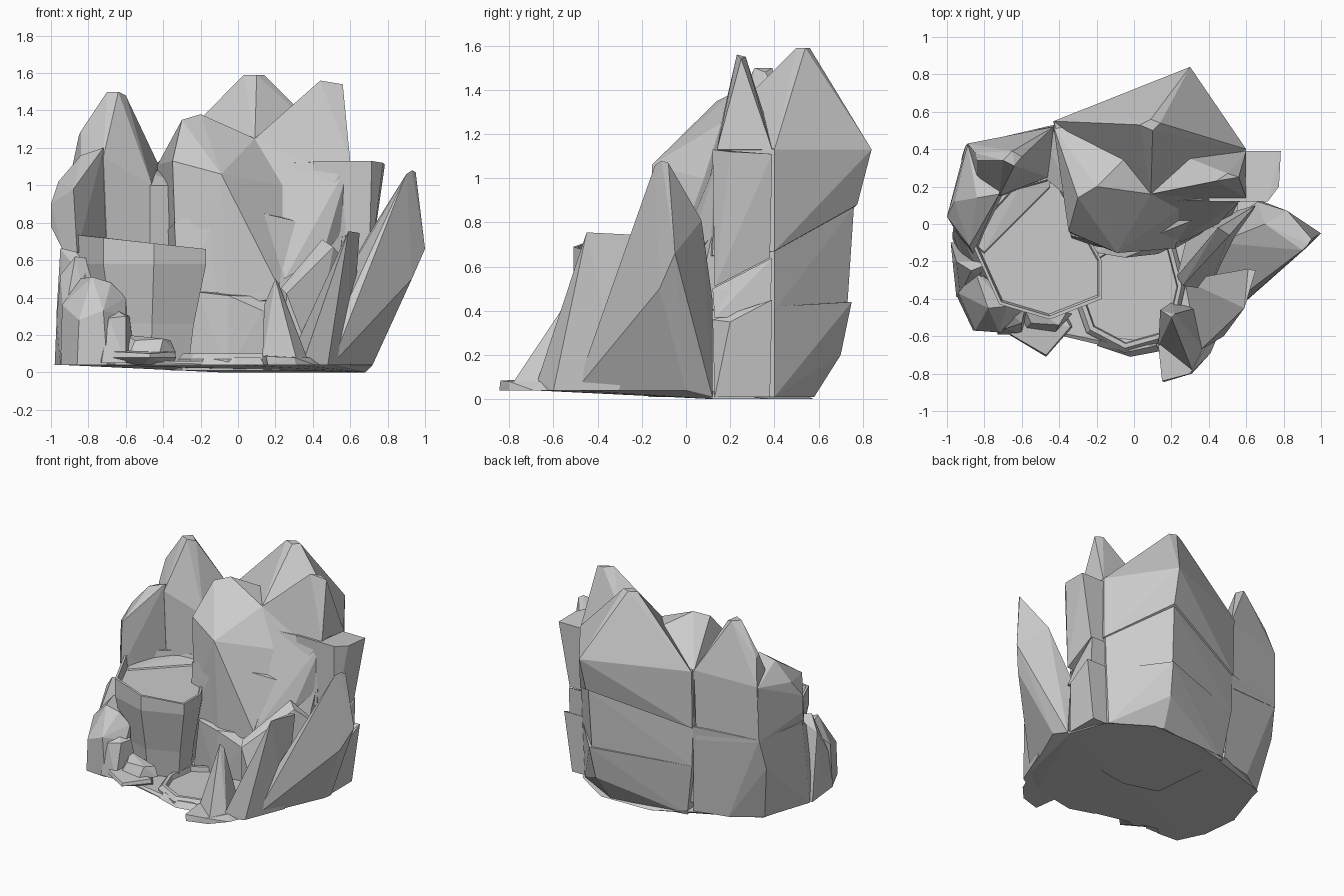
import bpy, bmesh


def finish(name, bm):
    bmesh.ops.recalc_face_normals(bm, faces=bm.faces[:])
    me = bpy.data.meshes.new(name)
    bm.to_mesh(me)
    bm.free()
    ob = bpy.data.objects.new(name, me)
    bpy.context.collection.objects.link(ob)
    return ob


def rock(name, *pts):
    """Faceted boulder: convex hull of its corner points."""
    bm = bmesh.new()
    vs = [bm.verts.new(p) for p in pts]
    res = bmesh.ops.convex_hull(bm, input=vs)
    junk = {g for g in res["geom_interior"] + res["geom_unused"]
            if isinstance(g, bmesh.types.BMVert)}
    bmesh.ops.delete(bm, geom=list(junk), context='VERTS')
    bmesh.ops.dissolve_limit(bm, angle_limit=0.05, verts=bm.verts[:], edges=bm.edges[:])
    return finish(name, bm)


def slab(outline, z):
    return [(x, y, z) for x, y in outline]


def basin(name, outline, centre, levels, tilt=0.0):
    """Pool: outline lofted through (scale, z, tilted) levels, ending in its floor."""
    bm = bmesh.new()
    cx, cy = centre
    rings = []
    for s, z, t in levels:
        rings.append([bm.verts.new((cx + (x - cx) * s, cy + (y - cy) * s,
                                    z - t * tilt * (x - cx))) for x, y in outline])
    n = len(outline)
    for a, b in zip(rings, rings[1:]):
        for i in range(n):
            j = (i + 1) % n
            bm.faces.new((a[i], a[j], b[j], b[i]))
    bm.faces.new(rings[0])
    bm.faces.new(rings[-1])
    return finish(name, bm)


# Base slab, underside rising slightly towards the front left
rock("base", (-0.1, 0.57, 0), (0.3, 0.58, 0), (0.58, 0.4, 0), (0.68, 0.13, 0), (-0.1, 0.1, 0),
     (0.72, 0, 0.04), (0.5, -0.5, 0.04), (0.3, -0.66, 0.04), (0.0, -0.69, 0.04),
     (-0.8, -0.5, 0.04), (-0.95, -0.1, 0.04), (-0.85, 0.3, 0.04), (-0.4, 0.5, 0.04),
     (0.5, -0.5, 0.06), (0.0, -0.66, 0.06), (-0.8, -0.5, 0.06))

# Main cliff, three stacked layers
rock("cliff_lower", *slab([(-0.36, 0.5), (0.22, 0.58), (0.56, 0.4), (0.55, 0.1),
                           (0.15, -0.14), (-0.05, -0.17), (-0.3, -0.1)], 0.01),
     (-0.42, 0.53, 0.4), (0.26, 0.70, 0.2), (0.28, 0.75, 0.44), (0.58, 0.4, 0.42), (0.55, 0.05, 0.4),
     (0.13, -0.16, 0.33), (-0.05, -0.18, 0.41), (-0.22, -0.15, 0.43))
rock("cliff_middle", (-0.42, 0.53, 0.4), (0.27, 0.73, 0.42), (0.58, 0.4, 0.4), (0.52, 0.04, 0.4),
     (0.22, -0.13, 0.4), (-0.05, -0.14, 0.35), (-0.32, -0.1, 0.4),
     (-0.43, 0.53, 0.7), (0.28, 0.76, 0.87), (0.59, 0.4, 0.7), (0.56, 0.12, 0.75),
     (0.26, 0.0, 0.8), (-0.08, -0.14, 0.9), (-0.34, -0.06, 0.8))
rock("cliff_upper", (-0.43, 0.54, 0.69), (0.29, 0.775, 0.88), (0.6, 0.4, 0.67), (0.57, 0.12, 0.65),
     (-0.43, 0.55, 1.12), (0.3, 0.84, 1.13), (0.6, 0.4, 1.13), (0.59, 0.14, 1.13),
     (0.28, 0.1, 0.99), (-0.3, 0.1, 1.1), (-0.3, 0.1, 0.75), (0.24, 0.0, 0.6))
rock("cliff_front", (-0.3, 0.14, 1.35), (-0.2, 0.2, 1.38), (0.09, 0.16, 1.25), (-0.35, -0.04, 1.13),
     (-0.09, -0.155, 1.06), (0.28, 0.11, 0.99), (-0.43, 0.52, 1.11), (-0.33, -0.06, 0.55),
     (-0.06, -0.15, 0.4), (0.22, -0.13, 0.45), (0.1, 0.5, 0.5), (0.1, 0.5, 1.2), (-0.42, 0.5, 0.5))
rock("main_peak", (-0.43, 0.55, 1.12), (0.3, 0.84, 1.13), (0.6, 0.4, 1.13), (0.09, 0.16, 1.25),
     (0.03, 0.53, 1.59), (0.1, 0.5, 1.59), (0.14, 0.54, 1.59), (0.09, 0.56, 1.59))
rock("right_peak", (0.44, 0.23, 1.56), (0.5, 0.27, 1.55), (0.56, 0.25, 1.54), (0.6, 0.39, 1.13),
     (0.6, 0.14, 1.13), (0.28, 0.11, 0.99), (0.09, 0.16, 1.25), (0.3, 0.35, 1.3))
rock("right_face", (0.6, 0.16, 1.13), (0.28, 0.11, 0.99), (0.09, 0.16, 1.25), (0.25, -0.1, 0.5),
     (0.45, 0.0, 0.62), (0.56, 0.13, 0.75), (0.3, 0.3, 0.6), (0.5, 0.3, 1.1))

# Buttress column on the right side
for name, z0, z1, z2, x0, x1 in (("buttress_lower", 0.01, 0.36, 0.45, 0.68, 0.74),
                                 ("buttress_middle", 0.37, 0.5, 0.64, 0.70, 0.70),
                                 ("buttress_upper", 0.51, 1.13, 1.11, 0.70, 0.785)):
    zb = 0.13 if z0 > 0.5 else 0.0
    rock(name, (0.4, 0.13, z0), (x0, 0.13, z0), (x0, 0.38, z0 + zb), (0.4, 0.38, z0 + zb),
         (0.4, 0.12, z1), (x1 - 0.07, 0.12, z1), (x1, 0.39, z2), (x1 - 0.01, 0.2, z1 - 0.01), (0.4, 0.39, z2))

# Left tower with its shoulders, and the saddle joining it to the cliff
rock("left_peak", (-0.7, 0.34, 1.5), (-0.65, 0.39, 1.5), (-0.6, 0.36, 1.48), (-0.64, 0.31, 1.5),
     (-0.72, 0.15, 1.15), (-0.7, 0.15, 0.65), (-0.46, 0.25, 0.65), (-0.46, 0.25, 1.0),
     (-0.43, 0.52, 1.12), (-0.7, 0.46, 1.1), (-0.84, 0.34, 1.29), (-0.85, 0.38, 1.27),
     (-0.89, 0.43, 1.08), (-0.84, 0.26, 1.14), (-0.9, 0.42, 0.66), (-0.45, 0.52, 0.6))
rock("left_saddle", (-0.47, 0.24, 1.0), (-0.3, 0.1, 1.0), (-0.35, 0.5, 1.08), (-0.5, 0.49, 1.08),
     (-0.47, 0.24, 0.1), (-0.3, 0.1, 0.1), (-0.35, 0.48, 0.1), (-0.5, 0.46, 0.1))
rock("left_wall", (-0.72, 0.16, 1.2), (-0.84, 0.14, 1.16), (-0.96, 0.12, 1.02), (-1, 0.04, 0.9),
     (-1, 0.04, 0.78), (-0.88, -0.12, 0.98), (-0.94, -0.06, 0.66), (-0.86, -0.16, 0.64),
     (-0.8, -0.04, 0.66), (-0.7, 0.16, 0.66), (-0.89, 0.42, 1.07), (-0.9, 0.42, 0.66), (-0.7, 0.4, 1.1))
rock("left_foot", *slab([(-0.97, -0.08), (-0.85, 0.28), (-0.65, 0.42), (-0.4, 0.48), (-0.4, 0.1),
                         (-0.7, -0.4), (-0.88, -0.3)], 0.04),
     (-0.97, -0.05, 0.32), (-0.95, -0.02, 0.66), (-0.9, 0.42, 0.68), (-0.92, 0.36, 0.45),
     (-0.68, 0.46, 0.7), (-0.43, 0.53, 0.7), (-0.45, 0.2, 0.66), (-0.8, -0.15, 0.66), (-0.82, -0.28, 0.5))

# Upper pool and lower pool
upper = [(-0.86, -0.12), (-0.79, 0.06), (-0.66, 0.2), (-0.42, 0.27), (-0.28, 0.0),
         (-0.17, -0.2), (-0.17, -0.4), (-0.45, -0.51), (-0.72, -0.43)]
basin("upper_pool", upper, (-0.5, -0.15),
      [(0.72, 0.05, 0), (0.8, 0.26, 0), (1.0, 0.58, 0), (1.0, 0.695, 1), (0.95, 0.695, 1), (0.92, 0.65, 0)], 0.11)
lower = [(-0.27, -0.2), (-0.08, -0.08), (0.2, -0.1), (0.26, -0.33), (0.2, -0.6),
         (-0.05, -0.67), (-0.24, -0.57), (-0.3, -0.4)]
basin("lower_pool", lower, (0.0, -0.36),
      [(1.06, 0.04, 0), (1.06, 0.07, 0), (0.98, 0.1, 0), (0.9, 0.1, 0), (0.88, 0.065, 0)])
rock("pool_lip", *slab([(-0.2, -0.65), (-0.02, -0.71), (0.14, -0.68), (0.1, -0.6), (-0.15, -0.6)], 0.04),
     (-0.18, -0.62, 0.08), (-0.02, -0.68, 0.08), (0.12, -0.65, 0.08))

# Stepping ledges below the upper pool
rock("ledge_low", *slab([(-0.67, -0.59), (-0.47, -0.71), (-0.33, -0.55), (-0.4, -0.45), (-0.6, -0.5)], 0.08),
     (-0.66, -0.59, 0.11), (-0.47, -0.7, 0.1), (-0.34, -0.55, 0.11), (-0.55, -0.5, 0.12),
     (-0.5, -0.6, 0.04), (-0.35, -0.5, 0.04), (-0.6, -0.5, 0.04))
rock("ledge_high", (-0.58, -0.56, 0.1), (-0.42, -0.58, 0.1), (-0.33, -0.48, 0.1), (-0.6, -0.4, 0.1),
     (-0.55, -0.53, 0.17), (-0.4, -0.54, 0.18), (-0.36, -0.47, 0.17), (-0.6, -0.42, 0.2))

# Boulders at the front left corner
rock("front_boulder", *slab([(-0.86, -0.57), (-0.7, -0.58), (-0.58, -0.45), (-0.7, -0.3), (-0.95, -0.38)], 0.04),
     (-0.85, -0.57, 0.28), (-0.72, -0.58, 0.33), (-0.6, -0.47, 0.3), (-0.78, -0.45, 0.51),
     (-0.68, -0.44, 0.48), (-0.6, -0.42, 0.4), (-0.94, -0.37, 0.36), (-0.85, -0.25, 0.5))
rock("small_boulder", *slab([(-0.73, -0.59), (-0.6, -0.59), (-0.55, -0.4), (-0.75, -0.4)], 0.05),
     (-0.69, -0.56, 0.29), (-0.6, -0.53, 0.3), (-0.58, -0.44, 0.3), (-0.75, -0.4, 0.4))
rock("side_boulder", *slab([(-0.98, -0.1), (-0.95, -0.39), (-0.75, -0.4), (-0.75, -0.1)], 0.04),
     (-0.97, -0.2, 0.28), (-0.93, -0.38, 0.28), (-0.95, -0.2, 0.52), (-0.87, -0.25, 0.62), (-0.75, -0.2, 0.6))

# Crystal-like shards on the right
rock("tall_shard", (0.9, -0.14, 1.06), (0.93, -0.11, 1.08), (0.95, -0.08, 1.07), (1, -0.05, 0.66),
     (0.93, -0.12, 0.5), (0.82, 0.07, 0.81), (0.7, 0.0, 0.74), (0.66, 0.12, 0.45), (0.69, 0.12, 0.01),
     (0.72, 0.0, 0.04), (0.5, -0.5, 0.04), (0.45, -0.48, 0.08), (0.35, -0.1, 0.05), (0.45, -0.1, 0.3))
rock("leaning_shard", (0.59, -0.45, 0.755), (0.65, -0.25, 0.745), (0.61, -0.24, 0.74), (0.36, -0.67, 0.09),
     (0.48, -0.6, 0.04), (0.6, -0.3, 0.04), (0.27, -0.3, 0.06), (0.33, -0.6, 0.06), (0.36, -0.67, 0.04))
rock("back_shard", (0.45, -0.02, 0.71), (0.51, -0.06, 0.67), (0.65, 0.1, 0.5), (0.23, -0.28, 0.45),
     (0.26, -0.33, 0.42), (0.24, -0.3, 0.05), (0.4, -0.35, 0.05), (0.6, 0.0, 0.05), (0.3, 0.0, 0.05))
rock("small_shard", (0.2, -0.5, 0.5), (0.22, -0.48, 0.47), (0.14, -0.46, 0.36), (0.13, -0.65, 0.06), (0.31, -0.78, 0.08),
     (0.38, -0.68, 0.05), (0.33, -0.45, 0.05), (0.2, -0.42, 0.05))
rock("shard_foot", (0.16, -0.845, 0.04), (0.31, -0.8, 0.04), (0.41, -0.69, 0.04), (0.46, -0.57, 0.04),
     (0.13, -0.63, 0.04), (0.15, -0.84, 0.085), (0.3, -0.8, 0.08), (0.13, -0.65, 0.09), (0.38, -0.66, 0.08))
